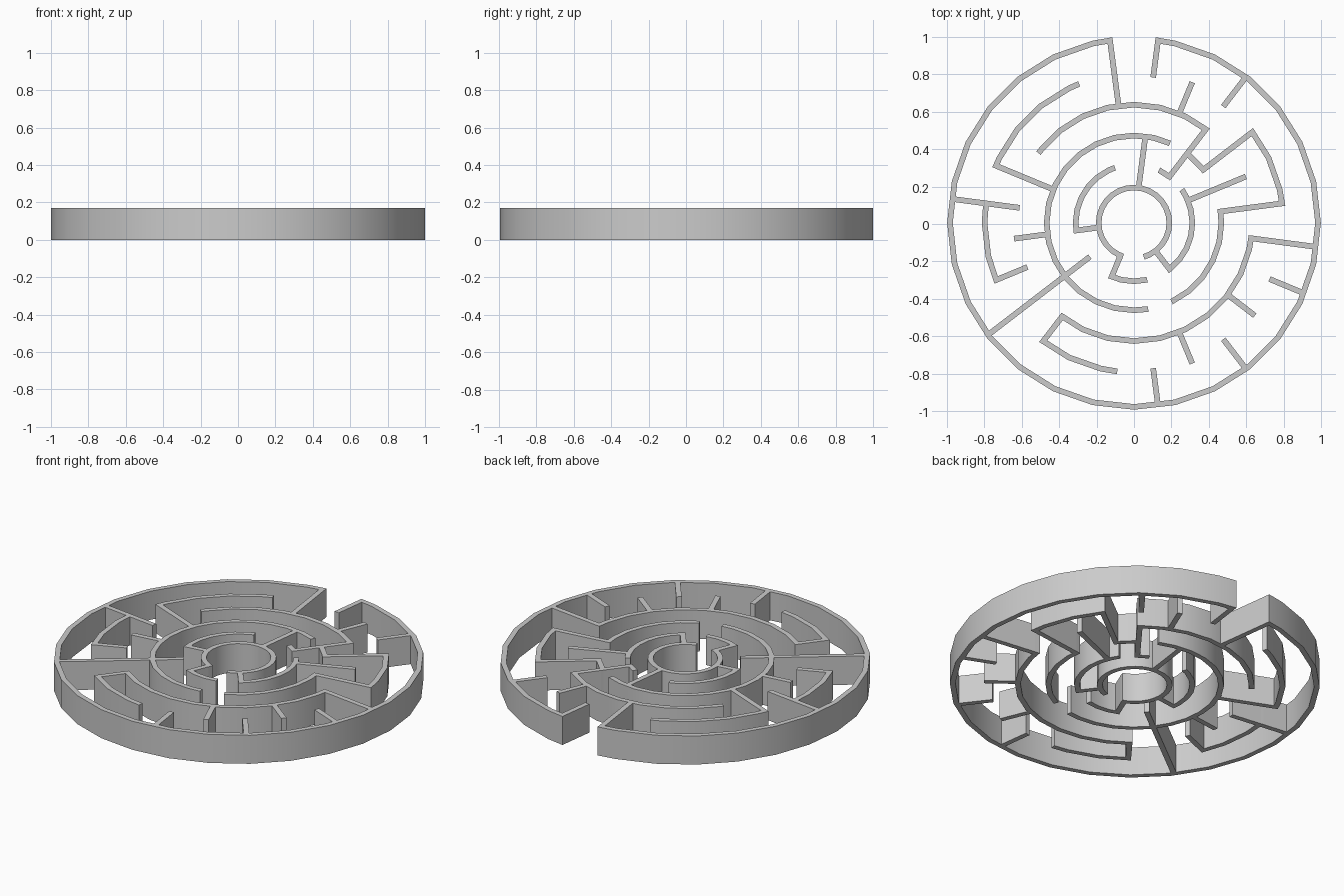
import bpy, bmesh
from math import sin, cos, radians, degrees

if "Cube" in bpy.data.objects:
    bpy.data.objects.remove(bpy.data.objects["Cube"])

HEIGHT, HALF, SIDES, CY = 0.17, 0.015, 28, 0.006
R = {1: 0.189, 2: 0.312, 3: 0.467, 4: 0.632, 5: 0.799, 6: 0.984}


def polar(r, a):
    return (r * cos(radians(a)), r * sin(radians(a)) + CY)


def wall(name, left, right):
    """Closed wall made from the two long edges of its plan."""
    bm = bmesh.new()
    rows = []
    for a, b in zip(left, right):
        rows.append([bm.verts.new((*p, z)) for p, z in
                     ((a, 0), (b, 0), (b, HEIGHT), (a, HEIGHT))])
    for p, q in zip(rows, rows[1:]):
        for i in range(4):
            j = (i + 1) % 4
            bm.faces.new((p[i], p[j], q[j], q[i]))
    bm.faces.new(rows[0])
    bm.faces.new(rows[-1])
    bmesh.ops.recalc_face_normals(bm, faces=bm.faces)
    me = bpy.data.meshes.new(name)
    bm.to_mesh(me)
    bm.free()
    ob = bpy.data.objects.new(name, me)
    bpy.context.collection.objects.link(ob)
    ob.select_set(True)
    bpy.context.view_layer.objects.active = ob


def arc(ring, a0, a1):
    """Ring wall from a0 to a1 degrees, with square ends."""
    r, step = R[ring], 360 / SIDES
    ext = degrees(HALF / r)
    a0, a1 = a0 - ext, a1 + ext
    mids = [k * step for k in range(-SIDES, 2 * SIDES)
            if a0 + 0.3 < k * step < a1 - 0.3]
    angles = [a0] + mids + [a1]
    wall("ring_wall", [polar(r - HALF, a) for a in angles],
         [polar(r + HALF, a) for a in angles])


def spoke(angle, r0, r1):
    """Straight radial wall."""
    dx, dy = -sin(radians(angle)) * HALF, cos(radians(angle)) * HALF
    pts = [polar(r, angle) for r in (r0, r1)]
    wall("spoke_wall", [(x + dx, y + dy) for x, y in pts],
         [(x - dx, y - dy) for x, y in pts])


# Ring walls: ring number, start angle, end angle
for a in [(6, 97.5, 442.5),
          (5, 7.5, 37.5), (5, 112.6, 157.5), (5, 172.5, 202.5), (5, 232.5, 262.5),
          (4, 52.5, 142.5), (4, 232.5, 352.5),
          (3, 67.5, 277.5), (3, -62.7, 7.5), (3, 37.5, 52.5),
          (2, -52.5, 32), (2, 52.5, 62), (2, 111.8, 187.5), (2, 247.5, 280.3),
          (1, -69.4, 247.5)]:
    arc(*a)

# Spokes joining two rings: angle, inner ring, outer ring
for a, i, o in [(97.5, 4, 6), (37.5, 3, 5), (7.5, 3, 5), (52.5, 2, 4),
                (82.5, 1, 3), (157.5, 3, 5), (187.5, 1, 2), (232.5, 4, 5),
                (247.5, 1, 2), (307.5, 1, 2), (352.5, 4, 6)]:
    spoke(a, R[i], R[o])

# Spokes reaching inward from a ring to a free end
for a, i, o in [(82.5, 5, 6), (52.5, 5, 6), (337.5, 5, 6), (307.5, 5, 6),
                (277.5, 5, 6), (172.5, 4, 6), (202.5, 4, 5), (217.5, 2, 6)]:
    spoke(a, R[i] - HALF, R[o])

# Spokes reaching outward from a ring to a free end
for a, i, o in [(67.5, 4, 5), (22.5, 2, 4), (187.5, 3, 4),
                (322.5, 4, 5), (292.5, 4, 5)]:
    spoke(a, R[i], R[o] + HALF)

bpy.ops.object.shade_smooth_by_angle(angle=radians(30))
